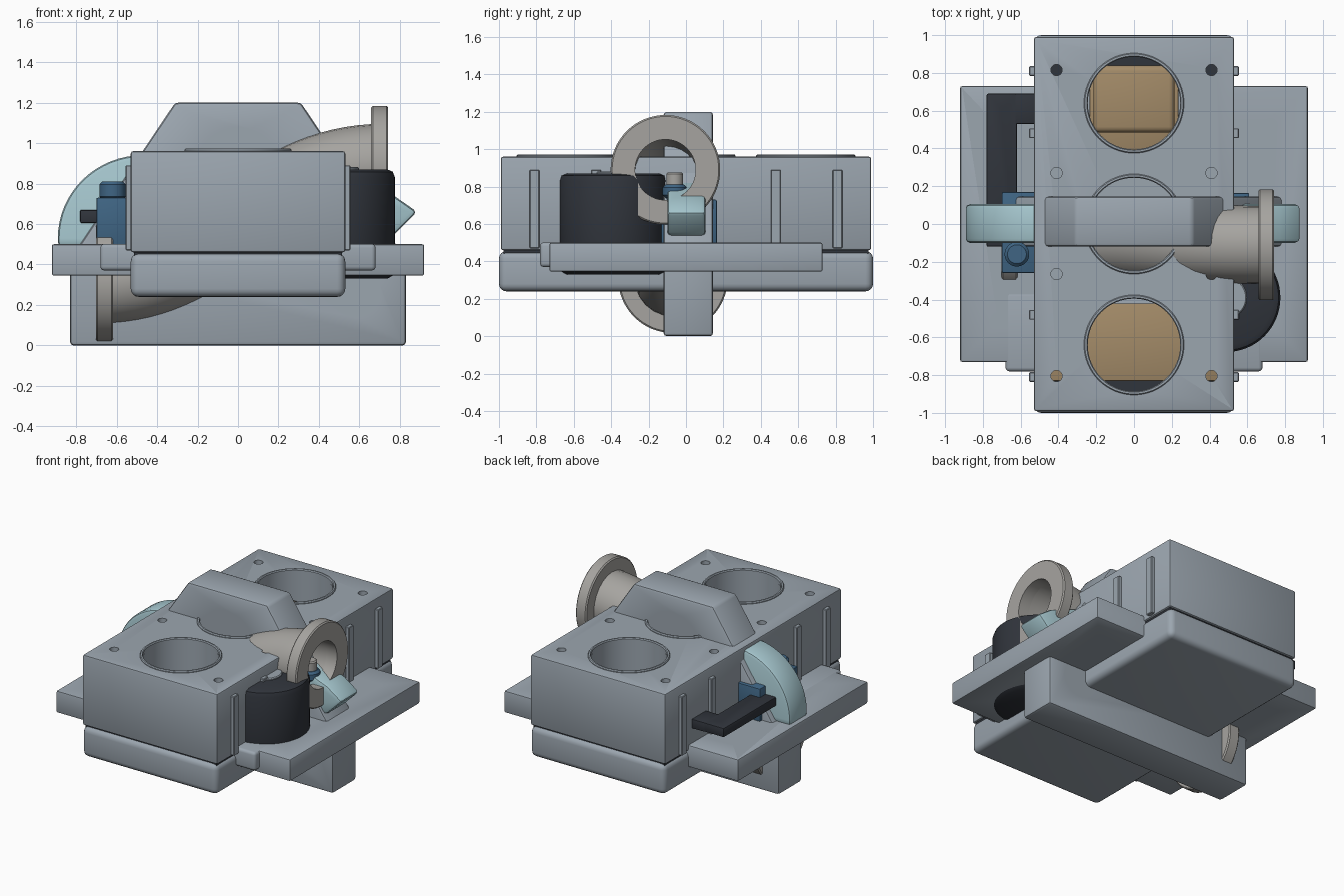
import bpy, bmesh, math
from mathutils import Matrix, Vector

if "Cube" in bpy.data.objects:
    bpy.data.objects.remove(bpy.data.objects["Cube"])


def mat(name, c):
    m = bpy.data.materials.new(name)
    m.diffuse_color = (*c, 1)
    m.use_nodes = True
    m.node_tree.nodes["Principled BSDF"].inputs["Base Color"].default_value = m.diffuse_color
    return m


GREY = mat("steel_grey", (0.33, 0.38, 0.43))
WARM = mat("warm_grey", (0.38, 0.37, 0.35))
DARK = mat("black", (0.03, 0.035, 0.045))
CYAN = mat("pale_cyan", (0.38, 0.57, 0.62))
BLUE = mat("deep_blue", (0.05, 0.13, 0.23))
TAN = mat("tan", (0.37, 0.26, 0.14))


def finish(ob, m=None):
    if m:
        ob.data.materials.clear()
        ob.data.materials.append(m)
    bpy.ops.object.select_all(action='DESELECT')
    ob.select_set(True)
    bpy.context.view_layer.objects.active = ob
    bpy.ops.object.shade_smooth_by_angle(angle=math.radians(35))
    return ob


def from_bm(name, bm, m):
    bmesh.ops.recalc_face_normals(bm, faces=bm.faces)
    me = bpy.data.meshes.new(name)
    bm.to_mesh(me)
    bm.free()
    ob = bpy.data.objects.new(name, me)
    bpy.context.collection.objects.link(ob)
    return finish(ob, m)


def bevel(bm, w, seg=2):
    if w:
        edges = [e for e in bm.edges if e.calc_face_angle(0) > 0.5]
        bmesh.ops.bevel(bm, geom=edges, offset=w, segments=seg, affect='EDGES', profile=0.5)


def box(name, x0, x1, y0, y1, z0, z1, m=GREY, w=0.008, seg=2):
    bm = bmesh.new()
    bmesh.ops.create_cube(bm, size=1)
    for v in bm.verts:
        v.co = ((x0 + x1) / 2 + v.co.x * (x1 - x0), (y0 + y1) / 2 + v.co.y * (y1 - y0),
                (z0 + z1) / 2 + v.co.z * (z1 - z0))
    bevel(bm, w, seg)
    return from_bm(name, bm, m)


def slab(name, pts, y0, y1, m, w=0.015):
    """XZ outline extruded along y"""
    bm = bmesh.new()
    f = bm.faces.new([bm.verts.new((x, y0, z)) for x, z in pts])
    r = bmesh.ops.extrude_face_region(bm, geom=[f])
    bmesh.ops.translate(bm, vec=(0, y1 - y0, 0),
                        verts=[v for v in r['geom'] if isinstance(v, bmesh.types.BMVert)])
    bevel(bm, w)
    return from_bm(name, bm, m)


def lathe(name, prof, loc, axis='Z', m=GREY, n=64, closed=True):
    """(radius, height) profile spun around an axis; closed profiles make rings"""
    bm = bmesh.new()
    vs = [bm.verts.new((r, 0, h)) for r, h in prof]
    last = len(vs) if closed else len(vs) - 1
    es = [bm.edges.new((vs[i], vs[(i + 1) % len(vs)])) for i in range(last)]
    bmesh.ops.spin(bm, geom=vs + es, cent=(0, 0, 0), axis=(0, 0, 1), angle=2 * math.pi,
                   steps=n, use_merge=True)
    bmesh.ops.remove_doubles(bm, verts=bm.verts, dist=1e-5)
    rot = Vector({'X': (1, 0, 0), 'Y': (0, 1, 0), 'Z': (0, 0, 1)}[axis]).to_track_quat('Z', 'Y')
    bm.transform(Matrix.Translation(loc) @ rot.to_matrix().to_4x4())
    return from_bm(name, bm, m)


def rod(name, r, h0, h1, loc, axis='Z', m=GREY, c=0.0, n=48):
    prof = [(0, h0), (r - c, h0), (r, h0 + c), (r, h1 - c), (r - c, h1), (0, h1)] if c else \
        [(0, h0), (r, h0), (r, h1), (0, h1)]
    return lathe(name, prof, loc, axis, m, n, False)


def cut(ob, cutters):
    for c in cutters:
        c.hide_render = True
        md = ob.modifiers.new("cut", 'BOOLEAN')
        md.operation, md.object, md.solver = 'DIFFERENCE', c, 'EXACT'
    dg = bpy.context.evaluated_depsgraph_get()
    me = bpy.data.meshes.new_from_object(ob.evaluated_get(dg))
    ob.modifiers.clear()
    ob.data = me
    for c in cutters:
        bpy.data.objects.remove(c)
    finish(ob)


# Cylinder block with bores, bolt holes, rims and side ribs
block = box("cylinder_block", -0.53, 0.53, -0.99, 0.99, 0.46, 0.96, GREY, 0.012)
BORES = (-0.64, 0, 0.64)
cutters = [rod("bore_cutter", 0.248, 0.4, 1.1, (0, y, 0), n=64) for y in BORES]
cutters += [rod("bolt_cutter", 0.03, 0.4, 1.1, (x, y, 0), n=24)
            for x in (-0.41, 0.41) for y in (-0.805, -0.265, 0.27, 0.815)]
cut(block, cutters)
for y in BORES:
    lathe("bore_rim", [(0.245, 0.94), (0.245, 0.965), (0.25, 0.972), (0.26, 0.972),
                       (0.265, 0.965), (0.265, 0.94)], (0, y, 0))
for s in (-1, 1):
    for y in (-0.81, -0.48, 0.48, 0.81):
        a, b = sorted((s * 0.52, s * 0.555))
        box("side_rib", a, b, y - 0.026, y + 0.026, 0.47, 0.89, GREY, 0.004, 1)

# Pan, gasket and base plates
box("lower_pan", -0.53, 0.53, -1, 1, 0.24, 0.455, GREY, 0.04, 4)
box("gasket", -0.515, 0.515, -0.975, 0.975, 0.44, 0.475, DARK, 0)
plate = box("mounting_plate", -0.92, 0.92, -0.73, 0.73, 0.345, 0.5, GREY, 0.01)
cut(plate, [rod("plate_cutter", 0.042, 0.2, 0.7, (x, y, 0), n=32)
            for x in (-0.72, 0.72) for y in (-0.51, 0.52)])
box("front_step_plate", -0.68, 0.68, -0.78, -0.36, 0.37, 0.502, GREY, 0.02, 3)

# Tan inserts at the bottoms of the end bores
box("front_insert", -0.46, 0.46, -0.83, -0.42, 0.49, 0.53, TAN, 0.005)
box("rear_insert", -0.235, 0.235, 0.39, 0.84, 0.49, 0.62, TAN, 0.005)
box("rear_insert_cap", -0.215, 0.215, 0.485, 0.84, 0.6, 0.76, TAN, 0.03, 3)

# Upright cover plate with countersunk holes
cover = slab("cover_plate", [(-0.83, 0), (0.83, 0), (0.83, 0.425), (0.31, 1.2),
                             (-0.31, 1.2), (-0.83, 0.425)], -0.12, 0.145, GREY, 0.018)
cutters = []
for x, z, R, r in ((0, 0.86, 0.22, 0.14), (0.58, 0.265, 0.125, 0.055)):
    d = (R - r) * 0.5
    cutters.append(lathe("countersink", [(0, -0.2), (R, -0.2), (R, -0.12), (R - d, -0.105),
                   (R - d, -0.085), (r, -0.06), (r, 0.085), (R - d, 0.11), (R - d, 0.13),
                   (R, 0.145), (R, 0.3), (0, 0.3)], (x, 0, z), 'Y', closed=False))
cut(cover, cutters)
rod("cover_pin", 0.052, -0.07, 0.09, (0.58, 0, 0.265), 'Y', BLUE)

# S-shaped duct with a flange at each end
cu = bpy.data.curves.new("duct", 'CURVE')
cu.dimensions, cu.bevel_depth, cu.bevel_resolution, cu.resolution_u = '3D', 0.186, 10, 32
sp = cu.splines.new('BEZIER')
sp.bezier_points.add(1)
for p, co, h in zip(sp.bezier_points, ((-0.695, -0.07, 0.31), (0.735, -0.11, 0.89)), (0.62, 0.66)):
    p.co = co
    p.handle_left = Vector(co) - Vector((h, 0, 0))
    p.handle_right = Vector(co) + Vector((h, 0, 0))
tmp = bpy.data.objects.new("duct_curve", cu)
bpy.context.collection.objects.link(tmp)
me = bpy.data.meshes.new_from_object(tmp.evaluated_get(bpy.context.evaluated_depsgraph_get()))
bpy.data.objects.remove(tmp)
duct = bpy.data.objects.new("duct", me)
bpy.context.collection.objects.link(duct)
md = duct.modifiers.new("wall", 'SOLIDIFY')
md.thickness, md.offset = 0.04, 0
finish(duct, WARM)
for x, y, z in ((-0.66, -0.07, 0.31), (0.70, -0.11, 0.89)):
    lathe("duct_flange", [(0.162, -0.042), (0.285, -0.042), (0.293, -0.034), (0.293, 0.034),
                          (0.285, 0.042), (0.162, 0.042)], (x, y, z), 'X', WARM)

# Dark round canister
lathe("canister", [(0, 0.33), (0.25, 0.33), (0.278, 0.345), (0.288, 0.37), (0.288, 0.83),
                   (0.278, 0.858), (0.25, 0.87), (0, 0.87)], (0.487, -0.39, 0), 'Z', DARK, closed=False)
rod("canister_hub", 0.11, 0.86, 0.882, (0.487, -0.39, 0), 'Z', GREY, 0.006)

# Pale arched guard: round on the left, pointed on the right
arc = [(-0.47 - 0.42 * math.cos(a), 0.53 + 0.41 * math.sin(a))
       for a in (math.pi / 2 * i / 16 for i in range(17))]
slab("arched_guard", [(-0.89, 0.49)] + arc + [(0.25, 0.94), (0.77, 0.74), (0.885, 0.66),
                                              (0.765, 0.54), (0.5, 0.49)], -0.1, 0.105, CYAN, 0.022)

# Blue brackets with caps and bolt
box("left_bracket", -0.70, -0.5, -0.26, 0.17, 0.49, 0.73, BLUE)
rod("left_bracket_cap", 0.065, 0.72, 0.81, (-0.62, -0.16, 0), 'Z', BLUE, 0.015)
box("right_bracket", 0.5, 0.61, -0.18, 0.165, 0.49, 0.73, BLUE)
rod("right_bracket_post", 0.045, 0.49, 0.76, (0.61, -0.06, 0), 'Z', BLUE)
rod("right_bracket_cap", 0.065, 0.74, 0.81, (0.61, -0.06, 0), 'Z', BLUE, 0.015)
rod("bracket_bolt", 0.045, 0.8, 0.875, (0.61, -0.06, 0), 'Z', WARM, 0.008)
box("bracket_clip", 0.62, 0.68, -0.16, -0.1, 0.6, 0.72, WARM)

# Dark bent lever on the left
arm = box("lever_arm", -0.78, -0.62, -0.12, 0.69, 0.605, 0.67, DARK)
cut(arm, [rod("lever_cutter", 0.025, 0.5, 0.8, (-0.68, 0.6, 0), n=24)])
box("lever_foot", -0.63, -0.5, 0.53, 0.69, 0.605, 0.67, DARK, 0.004)
